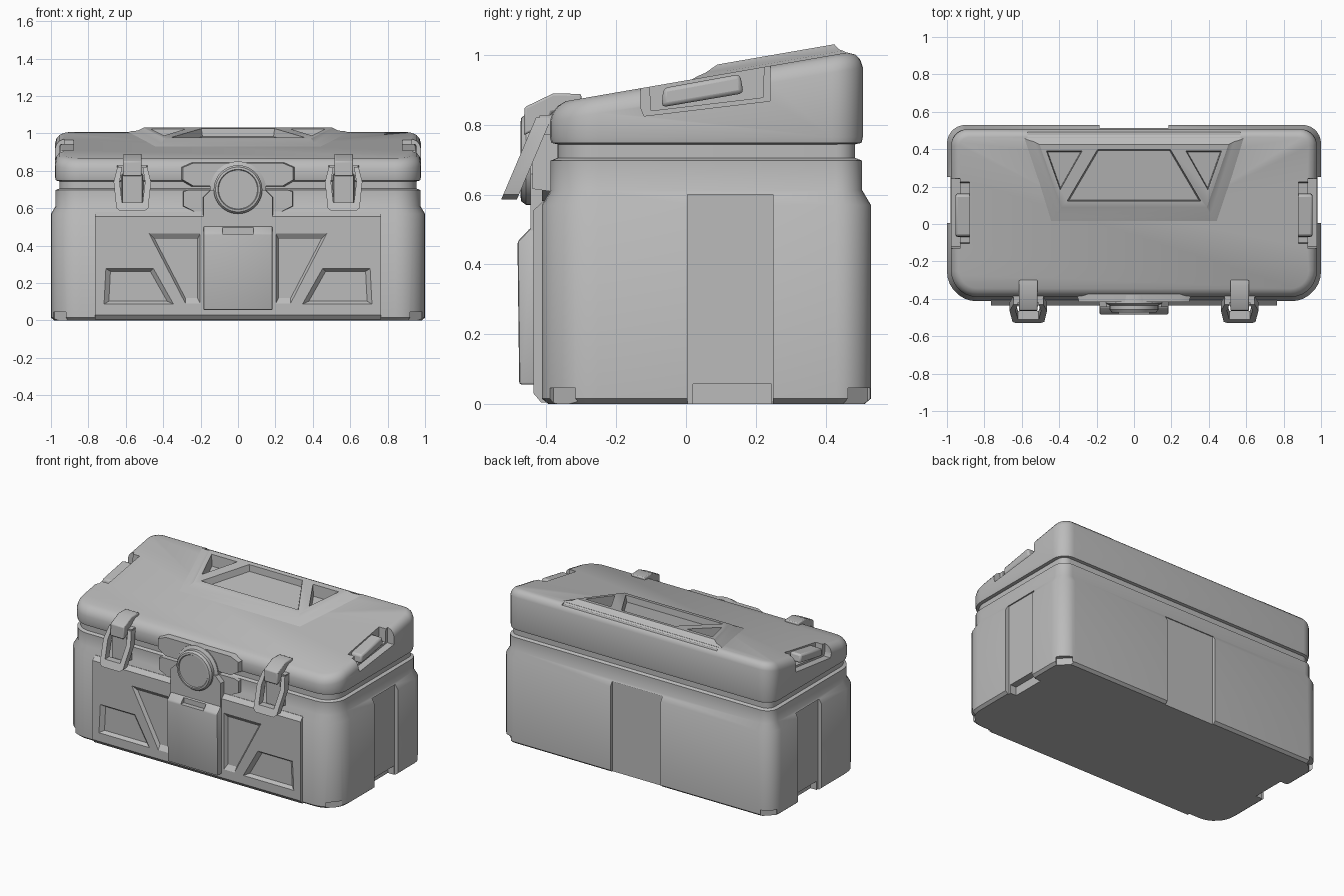
import bpy, bmesh, math

if "Cube" in bpy.data.objects:
    bpy.data.objects.remove(bpy.data.objects["Cube"], do_unlink=True)

grey = bpy.data.materials.new("matte_grey")
grey.use_nodes = True
grey.diffuse_color = (0.5, 0.5, 0.5, 1)
grey.node_tree.nodes["Principled BSDF"].inputs["Base Color"].default_value = (0.5, 0.5, 0.5, 1)
parts = []


def loft(name, rings, part=True):
    """Skin equal-length closed rings and cap both ends."""
    bm = bmesh.new()
    vs = [[bm.verts.new(p) for p in r] for r in rings]
    n = len(rings[0])
    for a, b in zip(vs, vs[1:]):
        for i in range(n):
            j = (i + 1) % n
            bm.faces.new((a[i], a[j], b[j], b[i]))
    bm.faces.new(vs[0])
    bm.faces.new(vs[-1])
    bmesh.ops.recalc_face_normals(bm, faces=bm.faces)
    me = bpy.data.meshes.new(name)
    bm.to_mesh(me)
    bm.free()
    me.materials.append(grey)
    ob = bpy.data.objects.new(name, me)
    bpy.context.collection.objects.link(ob)
    if part:
        parts.append(ob)
    return ob


def place(axis, p, d):
    return {"x": (d, p[0], p[1]), "y": (p[0], d, p[1]), "z": (p[0], p[1], d)}[axis]


def prism(name, axis, pts, a, b, taper=1.0, bevel=0.0, part=True):
    """Extrude a 2D outline along an axis, scaling the far end by taper."""
    c = [sum(p[k] for p in pts) / len(pts) for k in (0, 1)]
    far = [[c[k] + (p[k] - c[k]) * taper for k in (0, 1)] for p in pts]
    ob = loft(name, [[place(axis, p, a) for p in pts], [place(axis, p, b) for p in far]], part)
    if bevel:
        m = ob.modifiers.new("soft_edges", "BEVEL")
        m.width, m.segments, m.limit_method = bevel, 2, "ANGLE"
    return ob


def rect(u0, u1, v0, v1):
    return [(u0, v0), (u1, v0), (u1, v1), (u0, v1)]


def mirrored(half):
    """Close an outline drawn on the +x side."""
    return half + [(-u, v) for u, v in reversed(half)]


def cut(ob, cutter):
    m = ob.modifiers.new("cut", "BOOLEAN")
    m.operation, m.solver, m.object = "DIFFERENCE", "EXACT", cutter
    bpy.context.view_layer.objects.active = ob
    bpy.ops.object.modifier_apply(modifier=m.name)


def carve(targets, *args, shear=False, **kw):
    cutter = prism("cutter", *args, part=False, **kw)
    if shear:
        for v in cutter.data.vertices:
            v.co.z += lid_z(v.co.y)
    for t in targets:
        cut(t, cutter)
    bpy.data.objects.remove(cutter, do_unlink=True)


def rounded(hw, y0, y1, rf, rb, seg=7):
    """Rounded rectangle with separate front and back radii."""
    pts = []
    for k, (sx, y, sy, r) in enumerate([(1, y1, -1, rb), (-1, y1, -1, rb), (-1, y0, 1, rf), (1, y0, 1, rf)]):
        for i in range(seg + 1):
            t = math.pi / 2 * (k + i / seg)
            pts.append((sx * (hw - r) + r * math.cos(t), y + sy * r + r * math.sin(t)))
    return pts


def inset_ring(hw, y0, y1, rf, rb, d, zf):
    ps = rounded(hw - d, y0 + d, y1 - d, max(rf - d, .03), max(rb - d, .03))
    return [(x, y, zf(y)) for x, y in ps]


def lid_z(y):
    return 0.927 + 0.173 * y


# Body: wide lower tub, stepped collar and narrow neck
body_profile = [(0, .018), (.015, 0), (.57, 0), (.612, .025), (.697, .025), (.705, .045), (.76, .045)]
body = loft("body", [inset_ring(1.0, -.413, .53, .16, .1, d, lambda y, z=z: z) for z, d in body_profile])
carve([body], "y", rect(-.185, .185, -.1, .6), .506, .7)
for s in (1, -1):
    carve([body], "x", rect(.005, .25, -.1, .6), .974 * s, 1.2 * s)
    carve([body], "x", rect(.02, .245, -.1, .057), .93 * s, 1.2 * s)
    # Small foot notches under the corners
    for cy, sy in ((-.355, -1), (.495, 1)):
        c = (.955 * s, cy)
        corner = [(c[0] + s * (t - n), c[1] + sy * (-t - n)) for t, n in ((-.035, .01), (.035, .01), (.035, -.06), (-.035, -.06))]
        carve([body], "z", corner, -.05, .045)

# Lid: sloped top with rounded shoulders
size = (.978, -.39, .507, .14, .09)
lid_rings = [inset_ring(*size, d, lambda y, z=z: z) for z, d in ((.742, .03), (.748, .004), (.765, 0))]
lid_rings += [inset_ring(*size, d, lambda y, h=h: lid_z(y) - h) for h, d in ((.05, 0), (.028, .007), (.01, .022), (0, .045))]
lid = loft("lid", lid_rings)

# Raised trapezoid carry frame on the lid
steps = [(.46, .61, -.01, .475, -.01), (.43, .57, .035, .45, .007), (.41, .535, .055, .44, .012), (.39, .505, .09, .425, .03)]
frame = loft("carry_frame", [[(x, y, lid_z(y) + h) for x, y in mirrored([(a, y0), (b, y1)])] for a, b, y0, y1, h in steps])
carve([lid], "y", rect(-.57, .57, .995, 1.2), .462, .6)
carve([frame, lid], "z", mirrored([(.2, .4), (.365, .12)]), .06, -.012, shear=True, taper=.95)
for s in (1, -1):
    triangle = [(.47 * s, .392), (.275 * s, .392), (.395 * s, .18)]
    carve([frame, lid], "z", triangle, .06, -.045, shear=True, taper=.9)

# Side grips set into recesses in the lid
for s, side in ((1, "left"), (-1, "right")):
    carve([lid], "x", [(-.13, 1.1), (-.13, .85), (-.12, .825), (.24, .868), (.245, 1.1)], .93 * s, 1.2 * s)
    carve([lid], "x", [(-.115, 1.1), (-.1, .84), (.22, .878), (.23, 1.1)], .88 * s, 1.2 * s)
    prism(side + "_grip", "x", [(-.07, .85), (-.065, .905), (.155, .945), (.165, .89)], .86 * s, .955 * s, bevel=.012)

# Front panel with angular relief
panel = prism("front_panel", "x", [(-.37, .004), (-.415, .004), (-.437, .03), (-.437, .555), (-.41, .58), (-.37, .58)], -.765, .765)
for s in (1, -1):
    low = [(.71 * s, .28), (.45 * s, .28), (.34 * s, .085), (.72 * s, .085)]
    high = [(.48 * s, .47), (.2 * s, .47), (.2 * s, .085), (.28 * s, .085)]
    for outline in (low, high):
        carve([panel], "y", outline, -.44, -.416, taper=.82)

# Centre plate, slot and lock mount
plate = prism("centre_plate", "x", [(-.4, .055), (-.478, .055), (-.483, .465), (-.445, .505), (-.4, .505)], -.185, .185, bevel=.008)
bpy.context.view_layer.objects.active = plate
bpy.ops.object.modifier_apply(modifier="soft_edges")
carve([plate], "y", rect(-.083, .083, .462, .497), -.6, -.45)
prism("lock_mount", "y", mirrored([(.19, .49), (.19, .66), (.15, .7)]), -.38, -.445, taper=.97)
prism("collar_trim", "y", mirrored([(.24, .58), (.3, .61), (.3, .69), (.27, .7)]), -.36, -.412, taper=.97)
prism("lid_lip", "y", mirrored([(.25, .715), (.31, .75), (.31, .82), (.25, .845)]), -.36, -.418, taper=.95)

# Round lock
dial = [(.15, -.38), (.15, -.425), (.13, -.435), (.13, -.458), (.12, -.472), (.108, -.474), (.104, -.468)]
loft("round_lock", [[(r * math.cos(t * math.pi / 20), y, .7 + r * math.sin(t * math.pi / 20)) for t in range(40)] for r, y in dial])

# Latches: hook over the lid, hanging loop and catch
hook = [(-.463, .85), (-.38, .89), (-.3, .888), (-.3, .855), (-.385, .835), (-.4, .8), (-.465, .77)]
loop = mirrored([(.065, .585), (.085, .6), (.1, .74), (.08, .82), (.055, .82), (.068, .74), (.055, .63)])
for s, side in ((1, "left"), (-1, "right")):
    c = .565 * s
    prism(side + "_latch_hook", "x", hook, c - .05, c + .05, bevel=.006)
    u = prism(side + "_latch_loop", "y", [(c + x, z) for x, z in loop], 0, .045)
    for v in u.data.vertices:
        v.co.y += -.43 + (v.co.z - .82) * .425
    prism(side + "_latch_catch", "y", rect(c - .06, c + .06, .605, .79), -.36, -.44, taper=.88)
    prism(side + "_latch_mount", "y", rect(c - .085, c + .085, .77, .83), -.36, -.42, taper=.9)

# Smooth the rounded surfaces while keeping hard edges
bpy.ops.object.select_all(action="DESELECT")
for ob in parts:
    ob.select_set(True)
bpy.context.view_layer.objects.active = body
bpy.ops.object.shade_smooth_by_angle(angle=math.radians(32))
